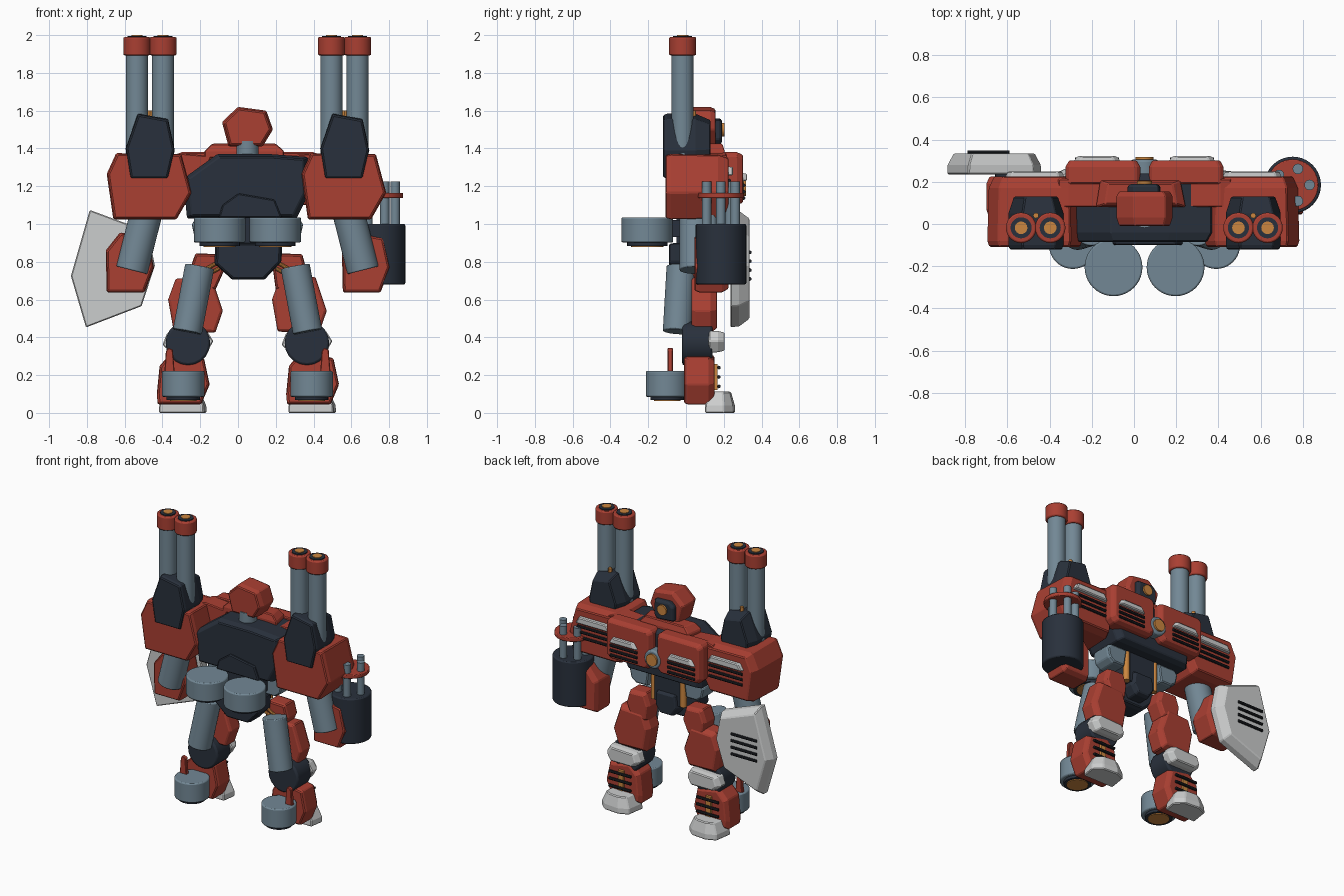
import bpy, bmesh, math
from mathutils import Vector


def paint(name, rgb):
    m = bpy.data.materials.new(name)
    m.diffuse_color = (*rgb, 1)
    return m


RED = paint("brick_red", (0.40, 0.050, 0.032))
SLATE = paint("slate_blue", (0.17, 0.245, 0.30))
DARK = paint("dark_navy", (0.022, 0.030, 0.045))
WHITE = paint("pale_grey", (0.60, 0.61, 0.61))
AMBER = paint("amber", (0.60, 0.24, 0.05))
BLACK = paint("vent_black", (0.013, 0.015, 0.019))
CX = 0.05                      # body symmetry plane


def mx(x, s):
    """Mirror a left-hand x about the body plane when s is 1."""
    return x if s < 0 else 2 * CX - x


def hull(name, mat, pts, rings, dx=0.0, axis="y", bevel=0.006):
    """Armour block: outline pts swept through (position, scale) rings."""
    n = len(pts)
    ca = (min(p[0] for p in pts) + max(p[0] for p in pts)) / 2
    cb = (min(p[1] for p in pts) + max(p[1] for p in pts)) / 2
    bm = bmesh.new()
    loops = []
    for d, s in rings:
        loop = []
        for a, b in pts:
            a, b = ca + (a - ca) * s, cb + (b - cb) * s
            loop.append(bm.verts.new((a + dx, d, b) if axis == "y" else (a + dx, b, d)))
        loops.append(loop)
    for lo, hi in zip(loops, loops[1:]):
        for i in range(n):
            j = (i + 1) % n
            bm.faces.new((lo[i], lo[j], hi[j], hi[i]))
    bm.faces.new(loops[0])
    bm.faces.new(loops[-1])
    bmesh.ops.recalc_face_normals(bm, faces=bm.faces)
    me = bpy.data.meshes.new(name)
    bm.to_mesh(me)
    bm.free()
    me.materials.append(mat)
    ob = bpy.data.objects.new(name, me)
    bpy.context.collection.objects.link(ob)
    if bevel:
        mod = ob.modifiers.new("edge", "BEVEL")
        mod.width, mod.segments = bevel, 1
        mod.limit_method, mod.angle_limit = "ANGLE", math.radians(35)
    return ob


def box(name, mat, x0, x1, y0, y1, z0, z1, bevel=0.0):
    return hull(name, mat, [(x0, z0), (x1, z0), (x1, z1), (x0, z1)],
                [(y0, 1), (y1, 1)], bevel=bevel)


def rod(name, mat, a, b, r, sides=32, bevel=0.0):
    """Cylinder from point a to point b."""
    a, b = Vector(a), Vector(b)
    bpy.ops.mesh.primitive_cylinder_add(vertices=sides, radius=r, depth=(b - a).length,
                                        location=(a + b) / 2)
    ob = bpy.context.object
    ob.name = name
    ob.rotation_euler = (b - a).to_track_quat("Z", "Y").to_euler()
    ob.data.materials.append(mat)
    bpy.ops.object.shade_smooth_by_angle(angle=math.radians(30))
    if bevel:
        mod = ob.modifiers.new("rim", "BEVEL")
        mod.width, mod.segments, mod.limit_method = bevel, 2, "ANGLE"
        mod.angle_limit = math.radians(40)
    return ob


def upright(name, mat, x, y, z0, z1, r, sides=32, bevel=0.0):
    return rod(name, mat, (x, y, z0), (x, y, z1), r, sides, bevel)


def louvres(name, x0, x1, y, z, count, step, slant=0.0):
    """Row of black bars standing proud of a front face."""
    for i in range(count):
        zc = z - i * step
        rod(name, BLACK, (x0, y, zc - slant), (x1, y, zc + slant), 0.010, 8)


def thruster(name, x, y, z0, z1, r):
    """Squat round nozzle with dark rim and amber glow beneath."""
    upright(name, SLATE, x, y, z0, z1, r, 40, 0.008)
    upright(name + "_rim", DARK, x, y, z0 - 0.018, z0 + 0.01, r * 0.78)
    upright(name + "_glow", AMBER, x, y, z0 - 0.023, z0, r * 0.62)


# Torso
hull("torso", DARK, [(-0.29, 1.24), (-0.11, 1.37), (0.17, 1.37), (0.37, 1.355),
                     (0.375, 1.16), (0.31, 1.03), (-0.27, 1.03)],
     [(-0.085, 0.92), (-0.04, 1), (0.20, 1), (0.24, 0.9)])
hull("back_plate", DARK, [(-0.11, 1.03), (-0.09, 1.10), (0.0, 1.165), (0.20, 1.13), (0.24, 1.03)],
     [(-0.10, 0.95), (0.0, 1)])
for s in (-1, 1):
    x0, x1 = sorted((mx(-0.325, s), mx(0.03, s)))
    hull("chest_panel", RED, [(x0, 1.13), (x0, 1.36), (x0 + 0.02, 1.38), (x1 - 0.02, 1.38),
                              (x1, 1.36), (x1, 1.13), (x1 - 0.03, 1.10), (x0 + 0.03, 1.10)],
         [(0.19, 1), (0.27, 1), (0.302, 0.90)])
    v0, v1 = sorted((mx(-0.29, s), mx(-0.06, s)))
    hull("chest_vent_hood", WHITE, [(v0, 1.225), (v0 + 0.03, 1.27), (v1 - 0.03, 1.27), (v1, 1.225)],
         [(0.295, 1), (0.322, 0.85)])
    louvres("chest_louvre", v0 + 0.01, v1 - 0.01, 0.305, 1.205, 3, 0.034)
    hull("chest_yoke", RED, [(mx(-0.36, s), 1.20), (mx(-0.36, s), 1.36), (mx(-0.31, s), 1.375),
                             (mx(-0.14, s), 1.36), (mx(-0.2, s), 1.20)], [(0.08, 1), (0.215, 1)])

# Chest lamp
rod("chest_lamp_ring", SLATE, (CX, 0.2, 1.19), (CX, 0.305, 1.19), 0.065, 24, 0.01)
rod("chest_lamp", AMBER, (CX, 0.2, 1.19), (CX, 0.318, 1.19), 0.042, 24)

# Head, collar and neck
hull("collar", RED, [(-0.18, 0.08), (-0.16, 0.205), (0.22, 0.205), (0.245, 0.08)],
     [(1.35, 1), (1.385, 1), (1.425, 0.8)], axis="z")
upright("neck", SLATE, CX, 0.04, 1.33, 1.44, 0.058)
hull("head", RED, [(-0.085, 1.54), (0.0, 1.62), (0.15, 1.60), (0.185, 1.50), (0.13, 1.41), (-0.05, 1.41)],
     [(-0.01, 0.9), (0.03, 1), (0.13, 1), (0.155, 0.9)])
hull("visor", DARK, [(-0.03, 1.43), (-0.03, 1.53), (0.0, 1.56), (0.12, 1.555), (0.125, 1.45), (0.10, 1.42)],
     [(0.14, 1), (0.175, 1), (0.19, 0.88)])
rod("eye", AMBER, (CX, 0.17, 1.50), (CX, 0.203, 1.50), 0.036, 16)

# Shoulders, gun pods and barrels
for dx in (0.0, 1.03):
    hull("shoulder", RED, [(-0.695, 1.265), (-0.645, 1.375), (-0.30, 1.37), (-0.245, 1.165),
                           (-0.325, 1.025), (-0.66, 1.025)],
         [(-0.108, 0.96), (-0.08, 1), (0.17, 0.97), (0.225, 0.86)], dx)
    hull("shoulder_vent_hood", WHITE, [(-0.62 + dx, 1.255), (-0.59 + dx, 1.305),
                                       (-0.35 + dx, 1.305), (-0.32 + dx, 1.255)],
         [(0.20, 1), (0.25, 0.88)])
    louvres("shoulder_louvre", -0.60 + dx, -0.34 + dx, 0.228, 1.23, 3, 0.038)
    hull("gun_pod", DARK, [(-0.595, 1.40), (-0.53, 1.585), (-0.37, 1.555), (-0.335, 1.39),
                           (-0.37, 1.24), (-0.57, 1.24)],
         [(-0.122, 0.95), (-0.10, 1), (0.05, 1), (0.13, 0.8)], dx)
    upright("pod_pin", AMBER, -0.465 + dx, 0.04, 1.45, 1.60, 0.013, 12)
    for bx in (-0.535, -0.397):
        x = bx + dx
        upright("gun_barrel", SLATE, x, -0.018, 1.26, 1.92, 0.059)
        upright("muzzle", RED, x, -0.018, 1.893, 1.99, 0.072, 32, 0.008)
        upright("muzzle_rim", DARK, x, -0.018, 1.95, 1.996, 0.050)
        upright("muzzle_core", AMBER, x, -0.018, 1.95, 2.0, 0.030, 16)

# Arms
for s in (-1, 1):
    rod("upper_arm", SLATE, (mx(-0.48, s), 0.05, 1.08), (mx(-0.562, s), 0.05, 0.755), 0.085, 32, 0.006)
for dx in (0.0, 1.25):
    hull("forearm", RED, [(-0.70, 0.86), (-0.625, 0.955), (-0.48, 0.93), (-0.445, 0.77),
                          (-0.495, 0.638), (-0.695, 0.638)],
         [(0.045, 0.94), (0.07, 1), (0.19, 1), (0.225, 0.88)], dx)

# Rotary gun on the right arm
GX, GY = 0.752, 0.185
upright("rotary_drum", DARK, GX, GY, 0.68, 1.0, 0.134, 40, 0.008)
upright("rotary_ring", RED, GX, GY, 1.137, 1.165, 0.122, 40, 0.005)
for i in range(5):
    a = i * math.tau / 5
    upright("rotary_barrel", SLATE, GX + 0.08 * math.cos(a), GY + 0.08 * math.sin(a), 0.99, 1.225, 0.025, 16)

# Shield on the left arm
hull("shield", WHITE, [(-0.785, 1.075), (-0.885, 0.725), (-0.805, 0.452), (-0.51, 0.565),
                       (-0.44, 0.78), (-0.475, 0.96)], [(0.235, 1), (0.28, 0.99), (0.335, 0.86)])
louvres("shield_louvre", -0.79, -0.59, 0.338, 0.85, 4, 0.047)
rod("shield_mount", DARK, (-0.60, 0.18, 0.78), (-0.60, 0.25, 0.78), 0.06, 16)

# Waist and pelvis
box("waist", DARK, -0.05, 0.15, -0.05, 0.14, 0.82, 1.06)
hull("pelvis", DARK, [(-0.12, 0.90), (-0.125, 0.79), (-0.03, 0.705), (0.14, 0.705), (0.23, 0.80), (0.235, 0.90)],
     [(-0.09, 0.94), (-0.06, 1), (0.03, 1), (0.06, 0.9)])
hull("front_skirt", DARK, [(-0.03, 0.90), (-0.04, 0.80), (0.0, 0.74), (0.10, 0.74), (0.14, 0.80), (0.13, 0.90)],
     [(0.03, 1), (0.13, 1), (0.16, 0.85)])
for s in (-1, 1):
    upright("waist_piston", AMBER, mx(-0.065, s), 0.12, 0.82, 1.05, 0.022, 16)
    hull("side_skirt", SLATE, [(mx(-0.245, s), 1.0), (mx(-0.23, s), 0.93), (mx(-0.19, s), 0.90),
                               (mx(-0.10, s), 0.90), (mx(-0.08, s), 1.03), (mx(-0.22, s), 1.03)],
         [(0.0, 0.94), (0.02, 1), (0.13, 1), (0.15, 0.9)])
    thruster("back_thruster", mx(-0.097, s), -0.205, 0.902, 1.035, 0.137)
    box("thruster_bracket", DARK, min(mx(-0.13, s), mx(-0.05, s)), max(mx(-0.13, s), mx(-0.05, s)),
        -0.12, 0.0, 0.93, 1.02)
    for k in (0.0, 0.035):
        rod("hip_piston", AMBER, (mx(-0.10, s), 0.02, 0.80 - k), (mx(-0.21, s), 0.02, 0.74 - k), 0.010, 10)

# Legs: hip, thigh and thigh sleeve
for dx in (0.0, 0.44):
    hull("hip", RED, [(-0.255, 0.76), (-0.225, 0.845), (-0.10, 0.84), (-0.075, 0.75), (-0.12, 0.65), (-0.24, 0.65)],
         [(0.03, 0.93), (0.05, 1), (0.13, 1), (0.16, 0.85)], dx)
for dx in (0.0, 0.55):
    hull("thigh", RED, [(-0.37, 0.60), (-0.33, 0.71), (-0.14, 0.72), (-0.08, 0.54), (-0.12, 0.425), (-0.34, 0.43)],
         [(0.03, 0.94), (0.05, 1), (0.13, 1), (0.165, 0.84)], dx)
for s in (-1, 1):
    rod("thigh_sleeve", SLATE, (mx(-0.203, s), -0.025, 0.775), (mx(-0.268, s), -0.045, 0.43), 0.078, 32, 0.006)

# Lower legs
for dx in (0.0, 0.63):
    x = -0.265 + dx
    rod("knee_joint", DARK, (x, -0.02, 0.37), (x, 0.14, 0.37), 0.118, 20, 0.012)
    hull("knee_guard", WHITE, [(x - 0.135, 0.36), (x - 0.11, 0.425), (x + 0.10, 0.435), (x + 0.135, 0.38),
                               (x + 0.10, 0.32), (x - 0.09, 0.32)],
         [(0.12, 1), (0.17, 0.98), (0.205, 0.82)])
for dx in (0.0, 0.685):
    hull("shin", RED, [(-0.43, 0.10), (-0.415, 0.25), (-0.35, 0.32), (-0.18, 0.29), (-0.15, 0.15),
                       (-0.195, 0.045), (-0.425, 0.045)],
         [(-0.01, 0.95), (0.01, 1), (0.12, 1), (0.15, 0.86)], dx)
    box("shin_strip", AMBER, -0.31 + dx, -0.27 + dx, 0.145, 0.168, 0.12, 0.26)
    louvres("shin_louvre", -0.375 + dx, -0.205 + dx, 0.174, 0.24, 3, 0.05)
    hull("foot", WHITE, [(-0.42, 0.10), (-0.40, 0.23), (-0.33, 0.26), (-0.22, 0.25), (-0.165, 0.20), (-0.18, 0.10)],
         [(0.0, 1), (0.04, 0.98), (0.112, 0.72)], dx, "z")

# Heel thrusters with fins
for s in (-1, 1):
    thruster("heel_thruster", mx(-0.29, s), -0.10, 0.085, 0.222, 0.113)
    x0, x1 = sorted((mx(-0.39, s), mx(-0.335, s)))
    hull("heel_fin", RED, [(x0, 0.21), (x0 + 0.008, 0.325), (x0 + 0.02, 0.345), (x1 - 0.01, 0.335), (x1, 0.21)],
         [(-0.097, 1), (-0.07, 1)], bevel=0.004)
